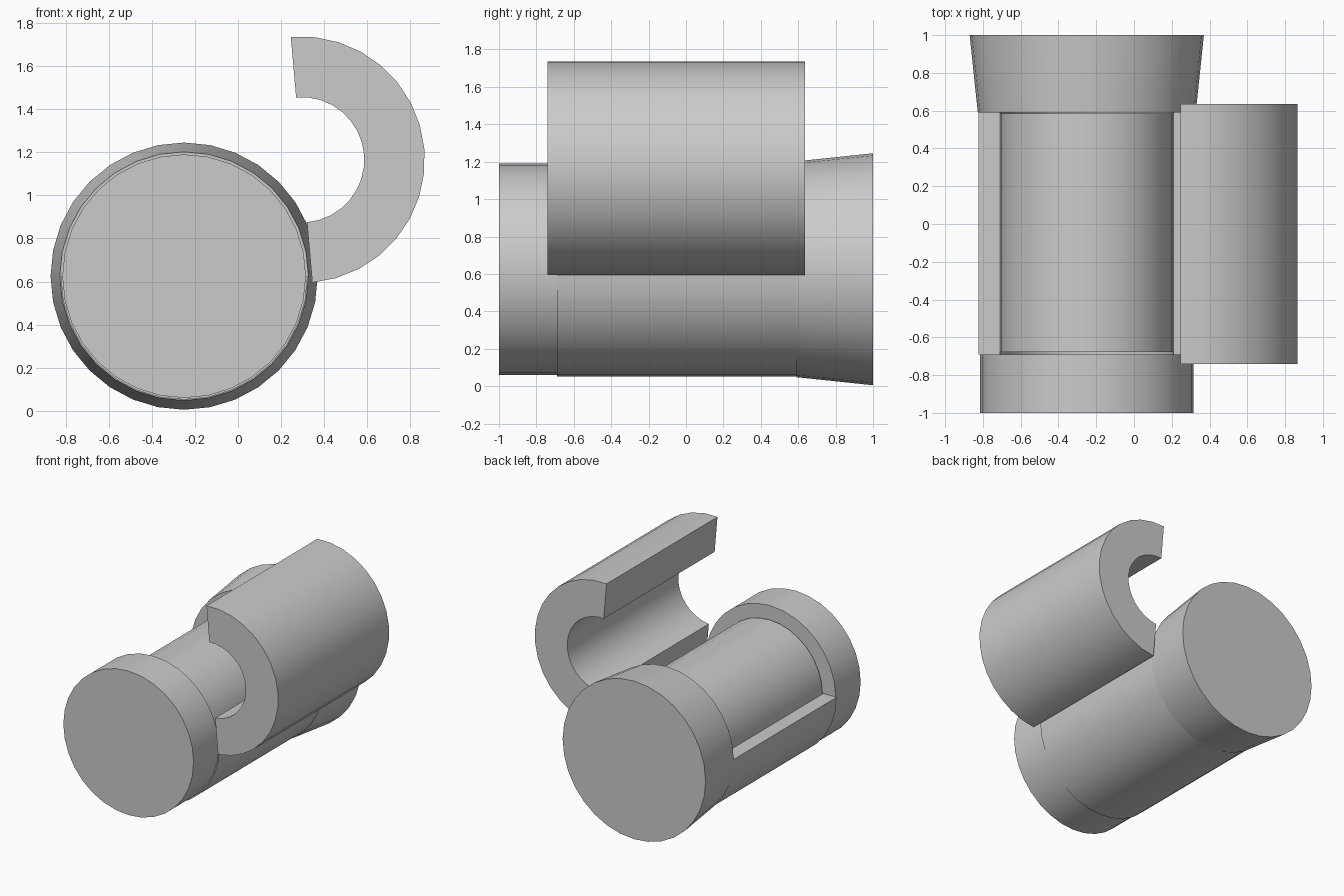
import bpy, bmesh
from math import sin, cos, radians

if "Cube" in bpy.data.objects:
    bpy.data.objects.remove(bpy.data.objects["Cube"])

SEG = 32
CX, CZ = -0.25, 0.625   # barrel axis, running along y


def finish(name, bm):
    bmesh.ops.recalc_face_normals(bm, faces=bm.faces)
    mesh = bpy.data.meshes.new(name)
    bm.to_mesh(mesh)
    bm.free()
    obj = bpy.data.objects.new(name, mesh)
    bpy.context.collection.objects.link(obj)
    bpy.ops.object.select_all(action='DESELECT')
    obj.select_set(True)
    bpy.context.view_layer.objects.active = obj
    bpy.ops.object.shade_smooth_by_angle(angle=radians(30))
    return obj


def arc(radius, start, sweep, steps, cx, cz):
    angles = [radians(start + sweep * i / steps) for i in range(steps + 1)]
    return [(cx + radius * cos(a), cz + radius * sin(a)) for a in angles]


def drum(name, y0, r0, y1, r1):
    """Closed cylinder or cone along the barrel axis."""
    bm = bmesh.new()
    rings = [[bm.verts.new((x, y, z)) for x, z in arc(r, 0, 360, SEG, CX, CZ)[:-1]]
             for y, r in ((y0, r0), (y1, r1))]
    for i in range(SEG):
        j = (i + 1) % SEG
        bm.faces.new((rings[0][i], rings[0][j], rings[1][j], rings[1][i]))
    for ring in rings:
        bm.faces.new(ring)
    return finish(name, bm)


def half_shell(name, cx, cz, r_in, r_out, start, y0, y1):
    """Half tube extruded along y."""
    n = SEG // 2
    bm = bmesh.new()
    loops = [[[bm.verts.new((x, y, z)) for x, z in arc(r, start, 180, n, cx, cz)]
              for r in (r_in, r_out)] for y in (y0, y1)]
    (a_in, a_out), (b_in, b_out) = loops
    for p, q in ((a_in, a_out), (a_out, b_out), (b_out, b_in), (b_in, a_in)):
        for i in range(n):
            bm.faces.new((p[i], p[i + 1], q[i + 1], q[i]))
    for i in (0, n):
        bm.faces.new((a_in[i], a_out[i], b_out[i], b_in[i]))
    return finish(name, bm)


# Barrel ends and inner core
drum("front_cap", -1.0, 0.565, -0.69, 0.565)
drum("flared_back_cap", 0.59, 0.577, 1.0, 0.62)
drum("inner_core", -0.677, 0.46, 0.585, 0.46)

# Fixed lower shell and the opened lid
half_shell("lower_shell", CX, CZ, 0.46, 0.573, 180, -0.69, 0.59)
half_shell("open_lid", 0.295, 1.165, 0.291, 0.572, -85, -0.74, 0.635)
